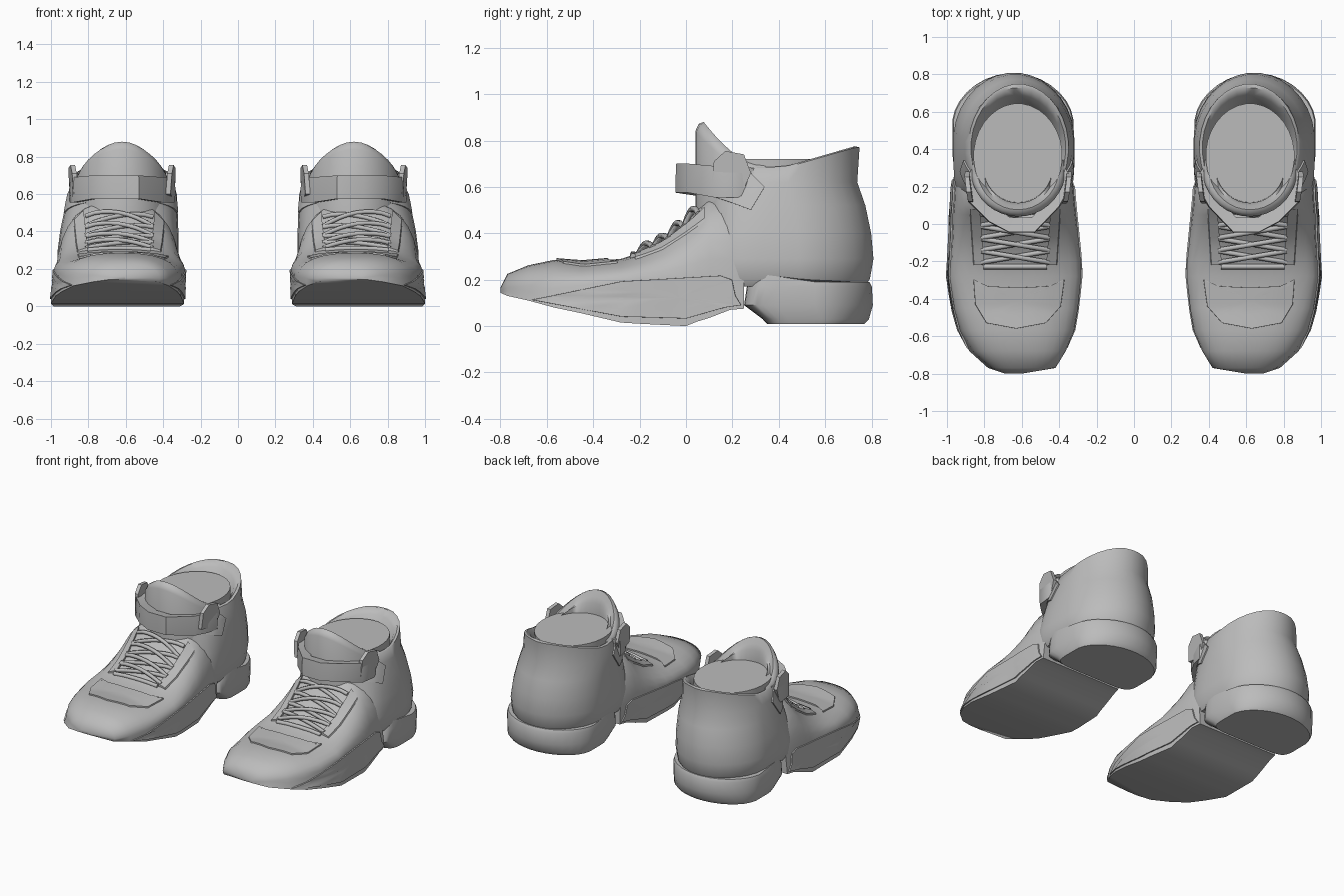
import bpy, bmesh, math
from mathutils import Vector
from mathutils.bvhtree import BVHTree

cube = bpy.data.objects.get("Cube")
if cube:
    bpy.data.objects.remove(cube)

grey = bpy.data.materials.new("plain_grey")
grey.use_nodes = True
GREY = (0.5, 0.5, 0.5, 1)
grey.diffuse_color = GREY
grey.node_tree.nodes["Principled BSDF"].inputs["Base Color"].default_value = GREY
CX = 0.635   # middle of the foot
TX = 0.62    # middle of the ankle opening


def finish(name, bm, angle=35):
    """Turn a bmesh into an object, mirrored to make the second boot."""
    bmesh.ops.recalc_face_normals(bm, faces=bm.faces)
    mesh = bpy.data.meshes.new(name)
    bm.to_mesh(mesh)
    ob = bpy.data.objects.new(name, mesh)
    bpy.context.collection.objects.link(ob)
    mesh.materials.append(grey)
    bpy.ops.object.select_all(action='DESELECT')
    ob.select_set(True)
    bpy.context.view_layer.objects.active = ob
    bpy.ops.object.shade_smooth_by_angle(angle=math.radians(angle))
    mod = ob.modifiers.new("other_boot", 'MIRROR')
    mod.use_mirror_merge = False


def loft(name, rings, start=True, end=True, angle=35):
    """Bridge closed rings of equal length."""
    bm = bmesh.new()
    vs = [[bm.verts.new(p) for p in r] for r in rings]
    n = len(rings[0])
    for a, b in zip(vs, vs[1:]):
        for i in range(n):
            j = (i + 1) % n
            bm.faces.new((a[i], a[j], b[j], b[i]))
    if start:
        bm.faces.new(vs[0])
    if end:
        bm.faces.new(vs[-1])
    tree = BVHTree.FromBMesh(bm)
    finish(name, bm, angle)
    bm.free()
    return tree


def oval(x0, x1, y0, y1, z, front=2.1, n=32):
    """Superellipse ring, squarer at the front; z is a number or a function of y."""
    pts = []
    for i in range(n):
        a = 2 * math.pi * (i + 0.5) / n
        c, s = math.cos(a), math.sin(a)
        p = 1.95 if s > 0 else front
        x = (x0 + x1) / 2 + (x1 - x0) / 2 * math.copysign(abs(c) ** (2 / p), c)
        y = (y0 + y1) / 2 + (y1 - y0) / 2 * math.copysign(abs(s) ** (2 / p), s)
        pts.append((x, y, z(y) if callable(z) else z))
    return pts


# Forefoot: arched sections from toe to arch (y, inner x, outer x, bottom, side, top)
def section(y, x0, x1, zb, zm, zt, n=16):
    pts = [(x1, y, zb), (x0 + 0.006, y, zb)]
    c, w = (x0 + x1 - 0.015) / 2, (x1 - 0.015 - x0) / 2
    for i in range(n + 1):
        t = -math.cos(math.pi * i / n)
        pts.append((c + w * t, y, zm + (zt - zm) * max(0, 1 - abs(t) ** 2.6) ** 0.5))
    return pts


stations = [
    (-0.80, 0.60, 0.69, 0.143, 0.15, 0.165), (-0.77, 0.42, 0.78, 0.13, 0.15, 0.225),
    (-0.68, 0.365, 0.88, 0.11, 0.15, 0.262), (-0.57, 0.32, 0.94, 0.08, 0.16, 0.285),
    (-0.45, 0.30, 0.975, 0.055, 0.175, 0.275), (-0.28, 0.283, 1.0, 0.015, 0.195, 0.29),
    (-0.20, 0.285, 0.995, 0.01, 0.2, 0.315), (-0.10, 0.295, 0.99, 0.005, 0.2, 0.365),
    (0.0, 0.305, 0.985, 0.0, 0.21, 0.45), (0.05, 0.31, 0.985, 0.02, 0.21, 0.50),
    (0.10, 0.315, 0.98, 0.035, 0.21, 0.56), (0.19, 0.322, 0.975, 0.07, 0.21, 0.57),
    (0.25, 0.335, 0.965, 0.075, 0.21, 0.54)]
foot = loft("forefoot", [section(*s) for s in stations], angle=65)


# Ankle shaft with padded collar that rises at the back
def rim(y):
    return 0.68 + 0.09 * min(1, max(0, (y - 0.42) / 0.31))


shaft = loft("ankle_shaft", [
    oval(0.345, 0.94, 0.12, 0.775, 0.17, 5), oval(0.327, 0.962, 0.11, 0.795, 0.205, 5),
    oval(0.318, 0.966, 0.10, 0.81, 0.29, 5), oval(0.318, 0.952, 0.10, 0.80, 0.40, 4),
    oval(0.322, 0.928, 0.09, 0.775, 0.52, 3), oval(0.332, 0.905, 0.08, 0.74, 0.62),
    oval(0.35, 0.885, 0.08, 0.75, rim),
    oval(0.365, 0.872, 0.09, 0.73, lambda y: rim(y) + 0.006),
    oval(0.38, 0.86, 0.10, 0.69, lambda y: rim(y) - 0.015),
    oval(0.39, 0.85, 0.12, 0.64, 0.64)], end=False, angle=50)

# Flat filling inside the collar
loft("inner_lining", [oval(0.383, 0.858, 0.09, 0.645, z) for z in (0.62, 0.72)])


# Heel block with a straight front edge and a raised front shoulder
def shoulder(y):
    return 0.19 + 0.03 * math.exp(-((y - 0.36) / 0.08) ** 2)


loft("heel_block", [
    oval(0.345, 0.95, 0.35, 0.77, 0.008, 7), oval(0.335, 0.96, 0.33, 0.79, 0.03, 7),
    oval(0.325, 0.97, 0.25, 0.807, 0.09, 7), oval(0.322, 0.972, 0.262, 0.803, 0.17, 7),
    oval(0.328, 0.966, 0.275, 0.792, shoulder, 7)])


def drop(x, y):
    """Height of the forefoot surface."""
    hit = foot.ray_cast(Vector((x, y, 2)), Vector((0, 0, -1)))[0]
    return hit.z if hit else 0.2


def flank(y, z, side):
    """Outermost x of the boot on one side (+1 outer, -1 inner)."""
    xs = []
    for tree in (foot, shaft):
        hit = tree.ray_cast(Vector((CX + 2 * side, y, z)), Vector((-side, 0, 0)))[0]
        if hit and (hit.x - CX) * side > 0:
            xs.append(hit.x * side)
    return max(xs) * side if xs else CX + 0.25 * side


def plate(name, outline, place, lift):
    """Raised plate over a surface from concentric copies of a 2D outline."""
    n = len(outline)
    dense = []
    for i in range(n):
        a, b = Vector(outline[i]), Vector(outline[(i + 1) % n])
        dense += [a.lerp(b, k / 4) for k in range(4)]
    mid = sum((Vector(p) for p in outline), Vector((0, 0))) / n
    rings = []
    for s, h in ((1, -0.01), (0.99, lift), (0.75, lift), (0.5, lift), (0.25, lift), (0.03, lift)):
        rings.append([place(*(mid + (p - mid) * s), h) for p in dense])
    loft(name, rings, start=False, angle=40)


# Toe cap inlay
plate("toe_patch", [(0.37, -0.295), (0.42, -0.33), (0.62, -0.34), (0.83, -0.33), (0.86, -0.295),
                    (0.85, -0.43), (0.79, -0.53), (0.63, -0.56), (0.47, -0.53), (0.39, -0.44)],
      lambda x, y, h: (x, y, drop(x, y) + h), 0.009)

# Side panels, strap wings, strap ears and eyelet strips on both flanks
for side, tag in ((1, "outer"), (-1, "inner")):
    def on_flank(y, z, h, side=side):
        return (flank(y, z, side) + side * h, y, z)

    plate(tag + "_sole_panel", [(-0.67, 0.113), (-0.28, 0.193), (0.15, 0.218), (0.2, 0.2),
                                (0.215, 0.13), (0.24, 0.09), (0.17, 0.08), (0.0, 0.032), (-0.28, 0.04)],
          on_flank, 0.008)
    plate(tag + "_strap_wing", [(0.11, 0.56), (0.11, 0.67), (0.19, 0.67), (0.28, 0.66),
                                (0.34, 0.6), (0.28, 0.5), (0.2, 0.53)], on_flank, 0.009)
    # Upright ear at the end of the strap
    ear = [(0.11, 0.6), (0.12, 0.71), (0.17, 0.755), (0.25, 0.74), (0.28, 0.66), (0.24, 0.57)]
    loft(tag + "_strap_ear", [[(TX + side * (0.222 + 0.13 * y + k + 0.06 * (z - 0.64)), y, z) for y, z in ear]
                              for k in (0.0, 0.025)])
    strip = []
    for i in range(9):
        y = -0.22 + 0.30 * i / 8
        a, b = 0.165 + 0.025 * i / 8, 0.22 + 0.02 * i / 8
        strip.append([(CX + side * d, y, drop(CX + side * d, y) + h)
                      for d, h in ((a, -0.02), (a, 0.018), (b, 0.01), (b + 0.01, -0.02))])
    loft(tag + "_eyelet_strip", strip)

# Rolled tongue wrapping the front of the opening
tongue = []
for i in range(21):
    a = math.radians(-100 + 10 * i)
    s, c = math.sin(a), math.cos(a)
    top = 0.70 + 0.18 * max(0, c) ** 1.6
    prof = ((1.0, 0.45), (1.0, top - 0.04), (0.94, top - 0.008), (0.86, top),
            (0.78, top - 0.04), (0.72, 0.5 * top + 0.36), (0.70, 0.6))
    tongue.append([(TX + 0.255 * r * s, 0.3 - 0.26 * r * c, z) for r, z in prof])
loft("tongue", tongue, angle=50)

# Ankle strap bridging the front
path = [(-0.283, 0.25), (-0.265, 0.17), (-0.22, 0.09), (-0.09, -0.045),
        (0.05, -0.045), (0.155, 0.01), (0.265, 0.12), (0.28, 0.24)]
band = []
for x, y in path:
    low, high = (0.575, 0.70) if y < 0.08 else (0.555, 0.69)
    band.append([(TX + x * k, y + d, z) for k, d, z in
                 ((1, 0, low), (1.01, 0, (low + high) / 2), (0.99, 0.003, high),
                  (0.83, 0.08, high - 0.015), (0.83, 0.08, low))])
loft("ankle_strap", band, angle=40)


# Laces: crossing cords and a straight cord at the throat
def cord(name, paths, radius):
    cu = bpy.data.curves.new(name, 'CURVE')
    cu.dimensions = '3D'
    cu.bevel_depth = radius
    cu.bevel_resolution = 1
    cu.use_fill_caps = True
    for pts in paths:
        for flip in (1, -1):
            sp = cu.splines.new('POLY')
            sp.points.add(len(pts) - 1)
            for q, (x, y, z) in zip(sp.points, pts):
                q.co = (flip * x, y, z, 1)
    cu.materials.append(grey)
    bpy.context.collection.objects.link(bpy.data.objects.new(name, cu))


crossings = []
for row in range(4):
    y0 = -0.205 + 0.066 * row
    for side in (1, -1):
        pts = []
        for k in range(9):
            t = k / 8
            x, y = CX + side * 0.18 * (2 * t - 1), y0 + 0.06 * t
            arch = math.sin(math.pi * t)
            pts.append((x, y, drop(x, y) + 0.01 + (0.01 + 0.008 * side) * arch))
        crossings.append(pts)
cord("laces", crossings, 0.013)
cord("throat_bar", [[(CX + d, -0.228, drop(CX + d, -0.228) + 0.004)
                     for d in (-0.17, -0.09, 0, 0.09, 0.17)]], 0.014)
